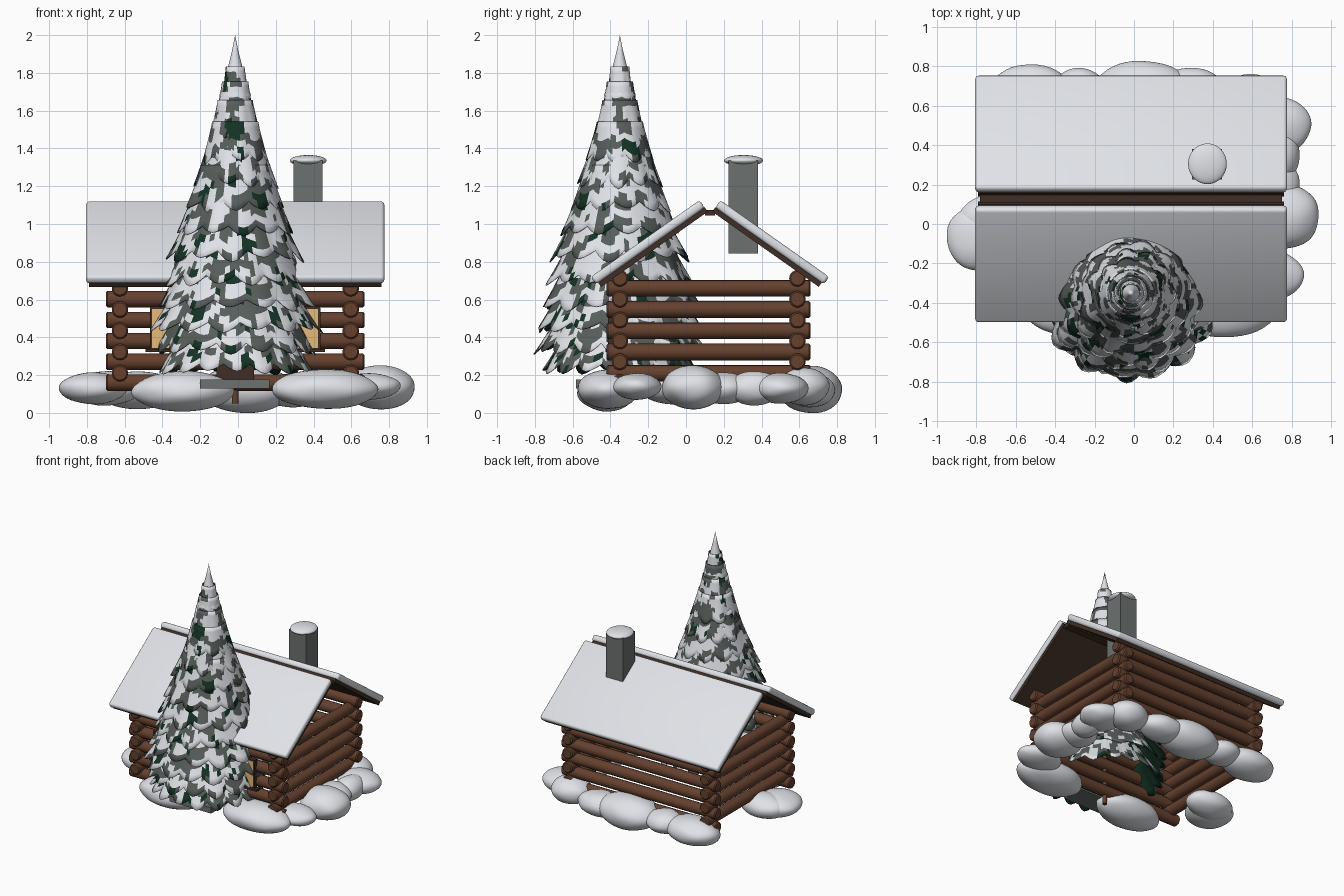
import bpy, bmesh, math, random
from mathutils import Vector, Matrix, noise

random.seed(4)
if "Cube" in bpy.data.objects:
    bpy.data.objects.remove(bpy.data.objects["Cube"])


def material(name, r, g, b):
    m = bpy.data.materials.new(name)
    m.use_nodes = True
    m.diffuse_color = (r, g, b, 1)
    shader = m.node_tree.nodes["Principled BSDF"]
    shader.inputs["Base Color"].default_value = (r, g, b, 1)
    shader.inputs["Roughness"].default_value = 0.9
    return m


SNOW = material("snow white", .78, .80, .84)
LOG = material("log brown", .13, .052, .027)
DARK = material("dark timber", .05, .028, .018)
GLOW = material("window glow", .85, .52, .2)
STONE = material("stone grey", .15, .165, .16)
FROST = material("frosted needles", .095, .11, .102)
GREEN = material("dark needles", .007, .032, .018)

CX, CY = -.015, .12          # cabin centre


def finish(name, bm, mats, angle=40, normals=True):
    """Turn a bmesh into a shaded object."""
    if normals:
        bmesh.ops.recalc_face_normals(bm, faces=bm.faces)
    me = bpy.data.meshes.new(name)
    bm.to_mesh(me)
    bm.free()
    for m in mats:
        me.materials.append(m)
    ob = bpy.data.objects.new(name, me)
    bpy.context.collection.objects.link(ob)
    bpy.ops.object.select_all(action='DESELECT')
    ob.select_set(True)
    bpy.context.view_layer.objects.active = ob
    bpy.ops.object.shade_smooth_by_angle(angle=math.radians(angle))
    return ob


def box(name, lo, hi, mat):
    lo, hi = Vector(lo), Vector(hi)
    bm = bmesh.new()
    bmesh.ops.create_cube(bm, size=1, matrix=Matrix.Translation((lo + hi) / 2) @
                          Matrix.Diagonal((*(hi - lo), 1)))
    return finish(name, bm, [mat])


def blob(name, centre, radii, wobble=0.0):
    bm = bmesh.new()
    bmesh.ops.create_icosphere(bm, subdivisions=4, radius=1)
    seed = Vector(centre) * 7
    for v in bm.verts:
        v.co *= 1 + wobble * noise.noise(v.co * 1.3 + seed)
        v.co = Vector(c + r * p for c, r, p in zip(centre, radii, v.co))
    return finish(name, bm, [SNOW], 60)


def log(name, centre, axis, length, radius=.044):
    bm = bmesh.new()
    turn = Matrix.Rotation(math.pi / 2, 4, 'Y' if axis == 'x' else 'X')
    bmesh.ops.create_cone(bm, cap_ends=True, segments=14, radius1=radius, radius2=radius,
                          depth=length, matrix=Matrix.Translation(centre) @ turn)
    rims = [e for e in bm.edges if any(len(f.verts) > 4 for f in e.link_faces)]
    bmesh.ops.bevel(bm, geom=rims, offset=.008, segments=1, affect='EDGES')
    finish(name, bm, [LOG])


# Log walls: long logs and end logs interlock at half-step heights
for i in range(6):
    for side, y in (("front", -.35), ("back", .59)):
        log(f"{side}_wall_log_{i}", (CX, y, .16 + i * .1105), 'x', 1.37)
for i in range(5):
    for side, x in (("right", -.625), ("left", .597)):
        log(f"{side}_wall_log_{i}", (x, CY, .21 + i * .1125), 'y', 1.08)

# Roof: timber boards with a thick snow slab on each slope
RIDGE, SLOPE = Vector((.115, 1.065)), math.radians(35.2)
DOWN = Vector((-math.cos(SLOPE), -math.sin(SLOPE)))
OUT = Vector((-math.sin(SLOPE), math.cos(SLOPE)))


def roof_slab(name, mirrored, x0, x1, low, high, length, mat, bevel):
    pts = [RIDGE + DOWN * d + OUT * o
           for d, o in ((0, low), (length, low), (length, high), (0, high))]
    bm = bmesh.new()
    ring = [bm.verts.new((x0, .254 - p.x if mirrored else p.x, p.y)) for p in pts]
    face = bm.faces.new(ring)
    ext = bmesh.ops.extrude_face_region(bm, geom=[face])
    bmesh.ops.translate(bm, vec=(x1 - x0, 0, 0),
                        verts=[g for g in ext["geom"] if isinstance(g, bmesh.types.BMVert)])
    bmesh.ops.recalc_face_normals(bm, faces=bm.faces)
    if bevel:
        bmesh.ops.bevel(bm, geom=bm.edges[:], offset=bevel, segments=3,
                        profile=.5, affect='EDGES')
    finish(name, bm, [mat])


for side, flip in (("front", False), ("back", True)):
    roof_slab(f"{side}_roof_boards", flip, -.79, .76, 0, .03, .69, DARK, 0)
    roof_slab(f"{side}_roof_snow", flip, -.805, .775, .026, .075, .705, SNOW, .018)
box("ridge_beam", (-.78, .10, 1.045), (.75, .154, 1.075), DARK)

# Chimney with a snow cap
box("chimney", (.295, .225, .845), (.447, .38, 1.335), STONE)
blob("chimney_snow", (.372, .305, 1.336), (.098, .103, .029))

# Door, windows and doorstep on the front wall
box("door", (-.115, -.405, .16), (.085, -.385, .6), DARK)
for side, s in (("right", -1), ("left", 1)):
    mid = CX + s * .325

    def part(name, a, b, z0, z1, front, mat):
        box(f"{side}_{name}", (mid + a, front, z0), (mid + b, -.38, z1), mat)
    part("window_pane", -.115, .115, .34, .55, -.405, GLOW)
    part("window_sill", -.15, .15, .322, .338, -.425, DARK)
    part("window_lintel", -.125, .125, .55, .562, -.412, DARK)
    part("window_mullion", -.006, .006, .34, .55, -.411, DARK)
    for e in (-.12, .12):
        part("window_jamb", e - .006, e + .006, .338, .555, -.412, DARK)
box("doorstep", (-.2, -.582, .13), (.168, -.40, .176), STONE)

# Snow mounds around the base: centre and radii
MOUNDS = [
    (-.29, -.42, .115, .27, .155, .107), (.46, -.41, .125, .28, .165, .105),
    (-.77, -.07, .13, .18, .17, .085), (-.70, .02, .13, .19, .13, .09),
    (.68, -.26, .14, .18, .13, .07), (.75, .04, .135, .19, .17, .115),
    (.70, .20, .13, .14, .14, .085), (.74, .36, .13, .10, .15, .09),
    (.73, .50, .13, .165, .15, .08), (.58, .62, .14, .16, .14, .10),
    (-.52, .66, .12, .22, .15, .10), (-.28, .66, .13, .15, .13, .085),
    (.04, .66, .125, .25, .17, .125), (.29, .66, .12, .19, .13, .09),
]
for i, m in enumerate(MOUNDS):
    blob(f"snow_mound_{i}", m[:3], m[3:], .05)

# Fir tree: trunk, ragged skirts of needles, snowy tip
TX, TY = -.015, -.35
bm = bmesh.new()
bmesh.ops.create_cone(bm, cap_ends=True, segments=10, radius1=.018, radius2=.014, depth=1.4,
                      matrix=Matrix.Translation((TX, TY, .75)))
finish("tree_trunk", bm, [LOG])

TIERS = [(1.66, .075), (1.57, .105), (1.46, .14), (1.33, .185), (1.2, .225),
         (1.07, .275), (.94, .325), (.81, .37), (.68, .395), (.55, .435),
         (.43, .465), (.32, .455), (.21, .425)]
STEPS, ROWS = 6, 6


def needle_colour(p):
    n = noise.noise(p * 13)
    if noise.noise(p * 11 + Vector((5, 9, 2))) > .36:
        return 2
    return 0 if n > -.03 else 1


bm = bmesh.new()
for k, (zb, rb) in enumerate(TIERS):
    lobes = 8 + k * 10 // len(TIERS)
    height = .15 + .1 * min(1, rb / .3)
    rt = rb * .66
    phase = random.random() * 6
    reach = [random.uniform(.93, 1.03) for _ in range(lobes)]
    drop = [random.uniform(-.014, .016) for _ in range(lobes)]
    rows = []
    for j in range(ROWS + 1):
        t = j / ROWS
        row = []
        for i in range(lobes * STEPS):
            lobe, u = divmod(i, STEPS)
            notch = abs(2 * u / STEPS - 1) ** 1.6     # 1 between lobes, 0 at the tip
            a = phase + math.tau * i / (lobes * STEPS)
            edge = rb * (1 + (reach[lobe] - 1) * (1 - notch)) * (1 - .11 * notch)
            r = rt + (edge - rt) * t ** 1.1
            hem = zb + drop[lobe] * (1 - notch) + min(.05, rb * .22) * notch
            z = zb + height + (hem - zb - height) * t
            row.append(bm.verts.new((TX + r * math.cos(a), TY + r * math.sin(a), z)))
        rows.append(row)
    for upper, lower in zip(rows, rows[1:]):
        for i in range(len(upper)):
            n = (i + 1) % len(upper)
            f = bm.faces.new((upper[i], lower[i], lower[n], upper[n]))
            f.material_index = needle_colour(f.calc_center_median())
tree = finish("tree_branches", bm, [SNOW, FROST, GREEN], 35, normals=False)
shell = tree.modifiers.new("underside", 'SOLIDIFY')
shell.thickness = .006
shell.offset = -1
shell.material_offset = 2

bm = bmesh.new()
profile = ((.085, 1.68), (.062, 1.74), (.036, 1.84), (.016, 1.92), (0, 2.0))
verts = [bm.verts.new((r, 0, z)) for r, z in profile]
edges = [bm.edges.new(pair) for pair in zip(verts, verts[1:])]
bmesh.ops.spin(bm, geom=verts + edges, cent=(0, 0, 0), axis=(0, 0, 1),
               angle=math.tau, steps=12)
bmesh.ops.remove_doubles(bm, verts=bm.verts, dist=.0005)
bmesh.ops.translate(bm, vec=(TX, TY, 0), verts=bm.verts)
finish("tree_tip", bm, [SNOW], 50)
